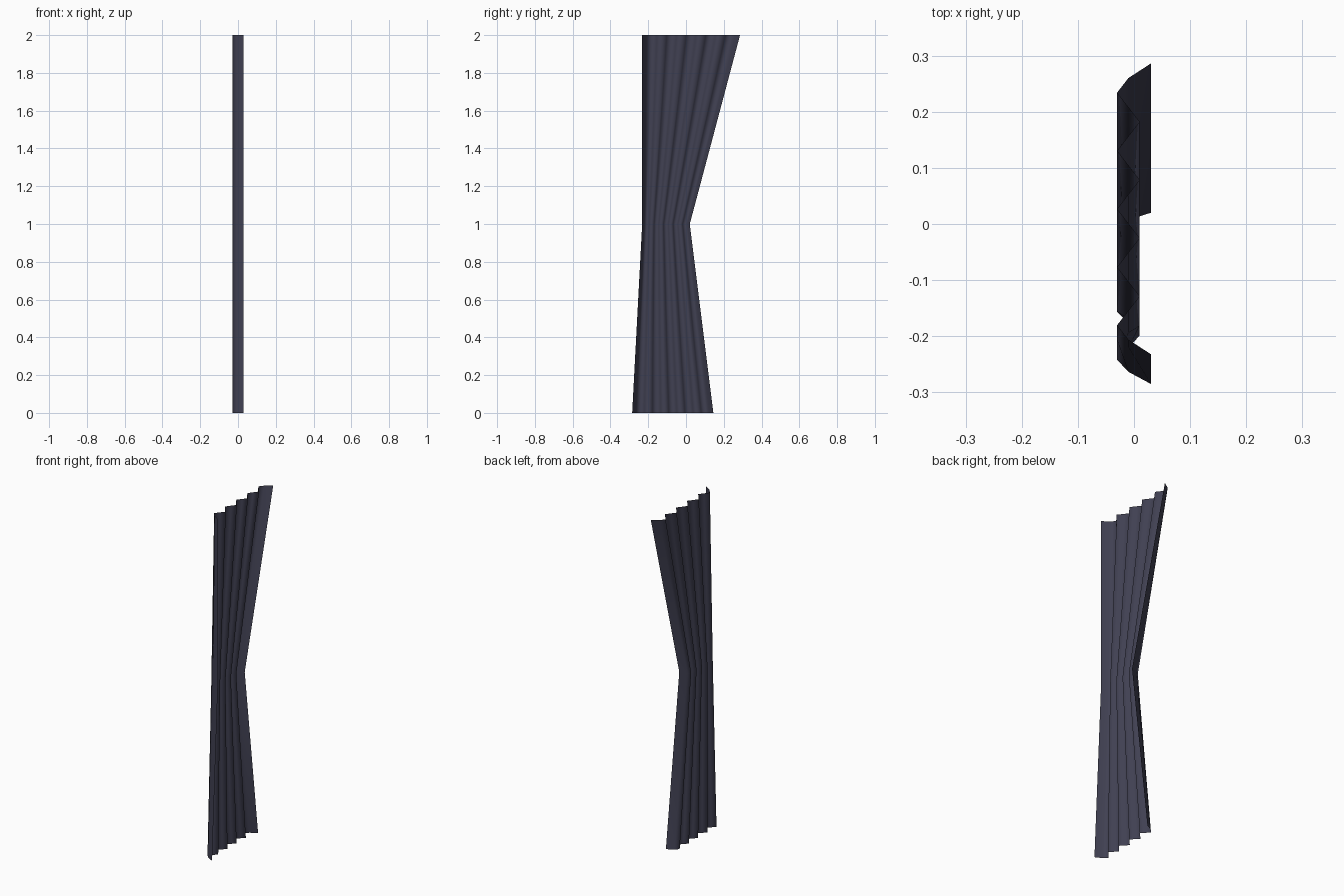
import bpy, bmesh

if "Cube" in bpy.data.objects:
    bpy.data.objects.remove(bpy.data.objects["Cube"])

cloth = bpy.data.materials.new("slate_cloth")
cloth.diffuse_color = (0.052, 0.052, 0.085, 1)
cloth.use_nodes = True
cloth.node_tree.nodes["Principled BSDF"].inputs["Base Color"].default_value = cloth.diffuse_color

# rows of the tied curtain: height, left edge y, right edge y
ROWS = [(0.0, -0.285, 0.145), (1.0, -0.232, 0.02), (2.0, -0.232, 0.286)]
PLEATS = 5
STEPS = PLEATS * 4


def pleat_depth(i):
    """Valley in the middle of each pleat, ridges between, outer hems turned further out."""
    if i in (0, STEPS):
        return 0.03
    return (0.01, -0.01, -0.03, -0.01)[i % 4]


# pleated curtain sheet
bm = bmesh.new()
grid = [[bm.verts.new((pleat_depth(i), a + (b - a) * i / STEPS, z))
         for i in range(STEPS + 1)] for z, a, b in ROWS]
for lower, upper in zip(grid, grid[1:]):
    for i in range(STEPS):
        f = bm.faces.new((lower[i], lower[i + 1], upper[i + 1], upper[i]))
        f.smooth = True
mesh = bpy.data.meshes.new("curtain")
bm.to_mesh(mesh)
bm.free()
mesh.materials.append(cloth)
curtain = bpy.data.objects.new("curtain", mesh)
bpy.context.collection.objects.link(curtain)
